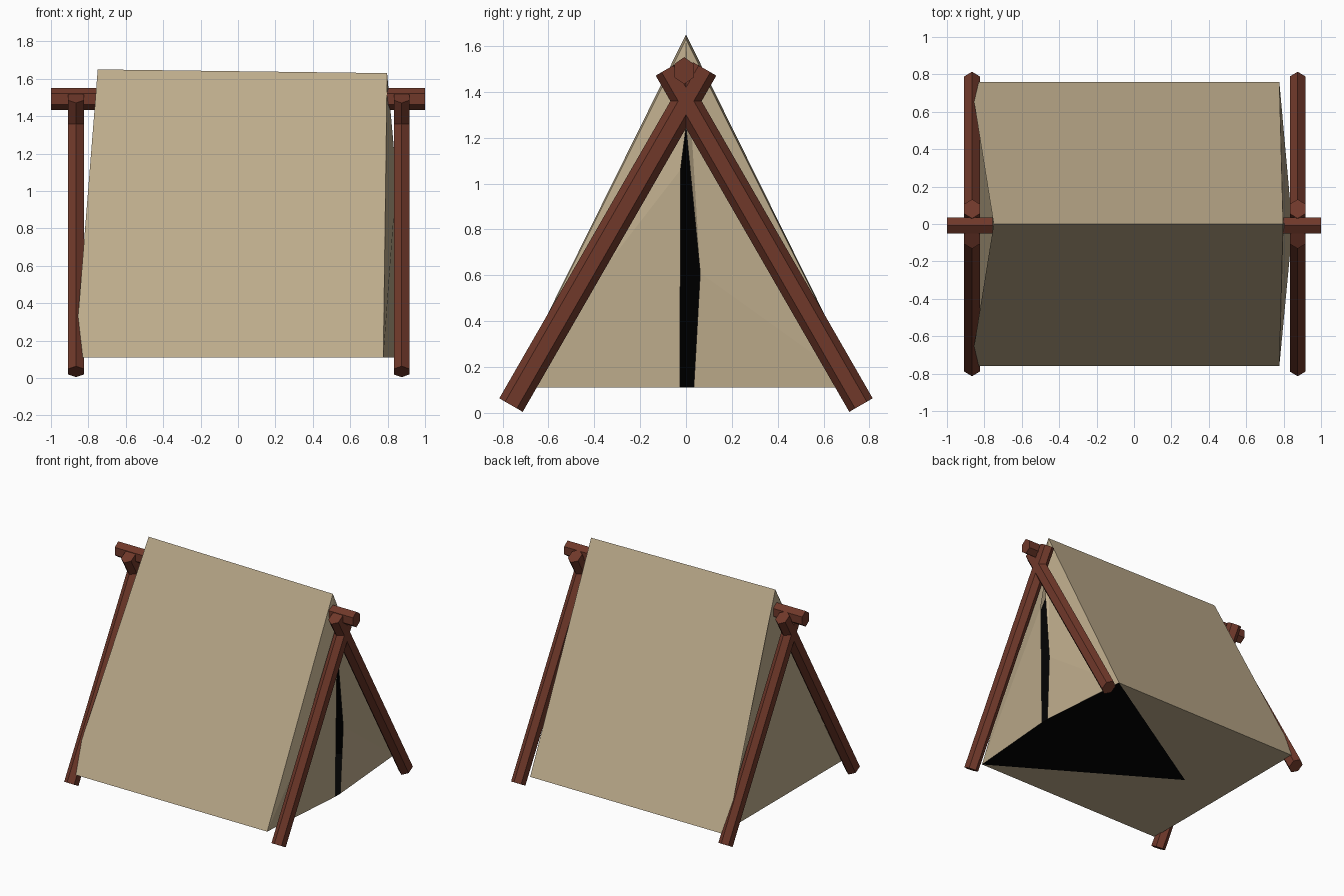
import bpy, bmesh
from math import sin, cos, pi
from mathutils import Vector

if "Cube" in bpy.data.objects:
    bpy.data.objects.remove(bpy.data.objects["Cube"])


def material(name, rgb):
    m = bpy.data.materials.new(name)
    m.diffuse_color = (*rgb, 1)
    m.use_nodes = True
    m.node_tree.nodes["Principled BSDF"].inputs["Base Color"].default_value = m.diffuse_color
    return m


WOOD = material("wood", (0.16, 0.04, 0.023))
CLOTH = material("canvas_cloth", (0.51, 0.41, 0.26))
DARK = material("dark_inside", (0.001, 0.001, 0.001))


def build(name, verts, faces, mat, recalc=False):
    me = bpy.data.meshes.new(name)
    me.from_pydata([tuple(v) for v in verts], [], faces)
    if recalc:
        bm = bmesh.new()
        bm.from_mesh(me)
        bmesh.ops.recalc_face_normals(bm, faces=bm.faces)
        bm.to_mesh(me)
        bm.free()
    me.materials.append(mat)
    ob = bpy.data.objects.new(name, me)
    bpy.context.collection.objects.link(ob)
    return ob


def hex_pole(name, p, q, flat_axis, half_corner=0.059, half_flat=0.042):
    """Six-sided pole from p to q; its flat sides face flat_axis."""
    p, q, f = Vector(p), Vector(q), Vector(flat_axis)
    u = (q - p).normalized().cross(f).normalized()
    ring = [u * half_corner * cos(i * pi / 3) + f * half_flat * sin(i * pi / 3) / sin(pi / 3)
            for i in range(6)]
    verts = [p + r for r in ring] + [q + r for r in ring]
    faces = [(i, (i + 1) % 6, (i + 1) % 6 + 6, i + 6) for i in range(6)]
    faces += [tuple(range(6)), tuple(range(6, 12))]
    return build(name, verts, faces, WOOD, True)


# Ridge pole and two crossed pairs of legs
hex_pole("ridge_pole", (-1, -0.008, 1.492), (1, -0.008, 1.492), (0, 1, 0))
for end, x in (("left", -0.866), ("right", 0.875)):
    for side, s in (("front", -1), ("back", 1)):
        hex_pole(f"{end}_{side}_leg", (x, s * 0.763, 0.034), (x, -s * 0.081, 1.50), (1, 0, 0))

# Canvas points
AL, AR = (-0.75, 0, 1.65), (0.797, 0, 1.63)                  # ridge ends
KF, KB = (-0.855, -0.653, 0.33), (-0.855, 0.653, 0.33)       # left edge bulge
LF, LB = (-0.83, -0.76, 0.11), (-0.83, 0.76, 0.11)           # left ground corners
RF, RB = (0.777, -0.76, 0.11), (0.777, 0.76, 0.11)           # right ground corners
ST = (0.832, 0, 1.245)                                       # top of door slit
QF, SF = (0.847, -0.024, 1.06), (0.835, -0.026, 0.11)        # front flap edge
QB, SB = (0.84, 0.062, 0.61), (0.835, 0.034, 0.11)           # back flap edge
FL = (-0.475, 0, 0.11)                                       # floor notch

pts = [AL, AR, KF, KB, LF, LB, RF, RB, ST, QF, SF, QB, SB, FL]
(al, ar, kf, kb, lf, lb, rf, rb, st, qf, sf, qb, sb, fl) = range(14)
build("tent_canvas", pts, [
    (al, kf, lf, rf, ar), (al, ar, rb, lb, kb),              # roof slopes
    (al, kb, lb), (al, lb, lf), (al, lf, kf),                # closed left end
    (ar, rf, qf), (ar, qf, st), (rf, sf, qf),                # front door flap
    (ar, st, qb), (ar, qb, rb), (rb, qb, sb),                # back door flap
    (lf, lb, fl), (lf, fl, rf), (lb, rb, fl),                # floor
], CLOTH, True)

# Dark interior behind the door, open to the slit
build("dark_floor", [RF, FL, RB, SB, SF], [(0, 1, 2, 3, 4)], DARK)
back_top = (0.76, 0, 1.3)
build("dark_lining", [RF, RB, FL, back_top], [(0, 2, 3), (1, 3, 2)], DARK)
